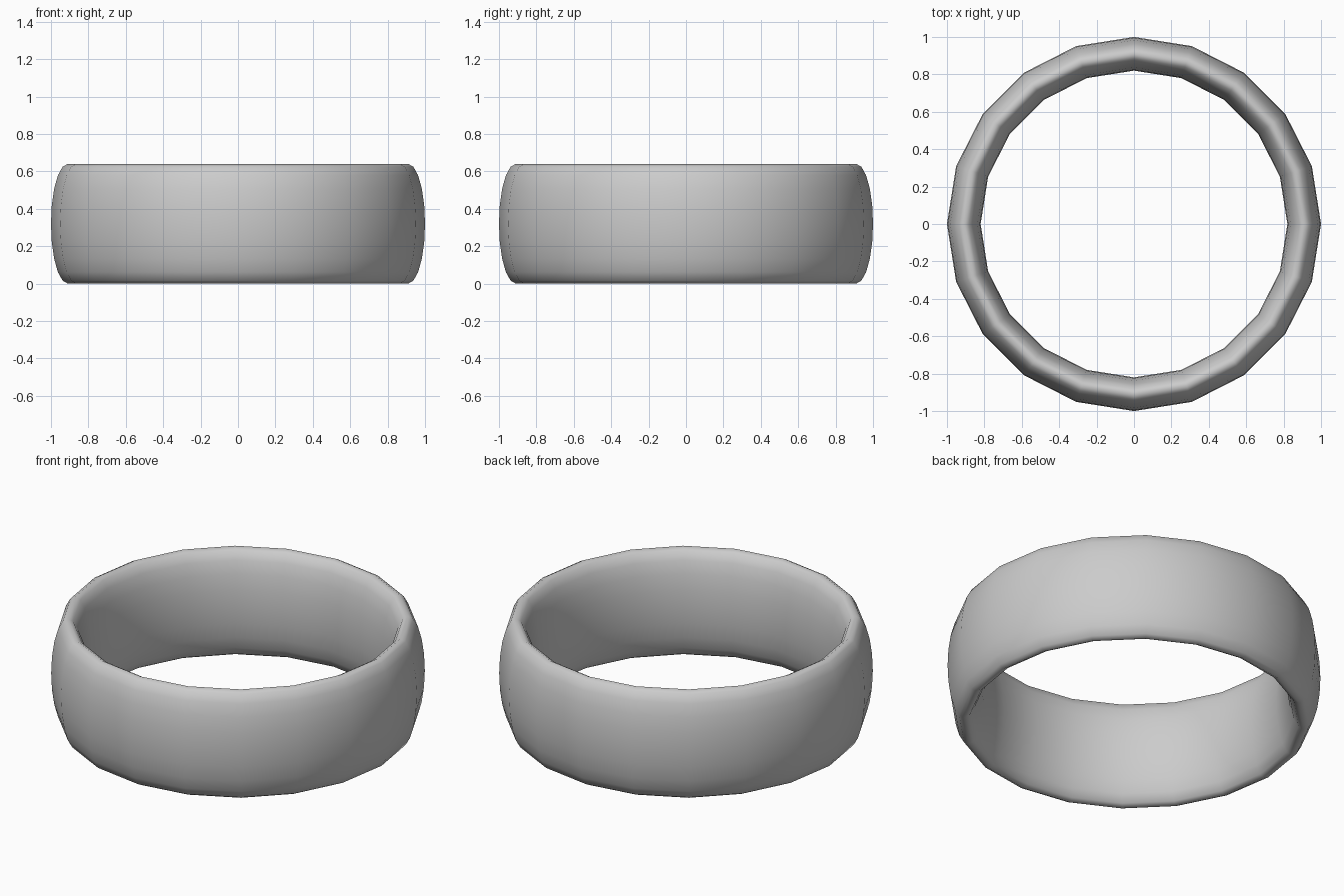
import bpy

if "Cube" in bpy.data.objects:
    bpy.data.objects.remove(bpy.data.objects["Cube"])

# Band: a 20-sided torus stretched upward into a tall oval section
HEIGHT, CENTRE_R, HALF_THICK = 0.64, 0.91, 0.09
bpy.ops.mesh.primitive_torus_add(
    major_segments=20, minor_segments=20,
    major_radius=CENTRE_R, minor_radius=HALF_THICK,
    location=(0, 0, HEIGHT / 2))
band = bpy.context.object
band.name = "ring_band"
band.scale.z = HEIGHT / 2 / HALF_THICK
bpy.ops.object.transform_apply(location=False, rotation=False, scale=True)
bpy.ops.object.shade_smooth()
